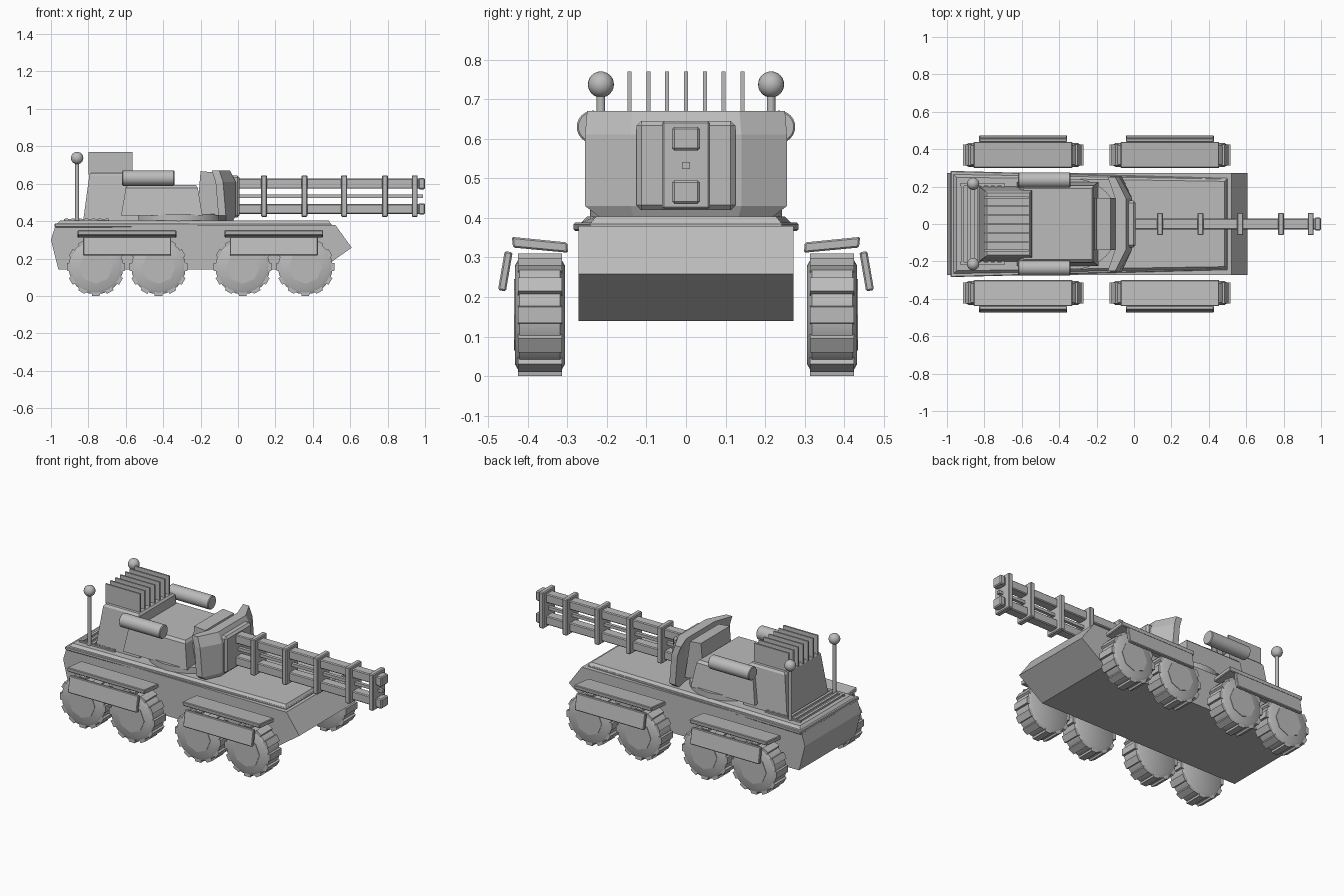
import bpy, bmesh, math
from mathutils import Matrix, Vector

if "Cube" in bpy.data.objects:
    bpy.data.objects.remove(bpy.data.objects["Cube"])

grey = bpy.data.materials.new("plain grey")
grey.diffuse_color = (0.5, 0.5, 0.5, 1)
grey.use_nodes = True
grey.node_tree.nodes["Principled BSDF"].inputs["Base Color"].default_value = grey.diffuse_color


def finish(name, bm, bevel=0.0, smooth=False):
    bmesh.ops.recalc_face_normals(bm, faces=bm.faces)
    me = bpy.data.meshes.new(name)
    bm.to_mesh(me)
    bm.free()
    me.materials.append(grey)
    ob = bpy.data.objects.new(name, me)
    bpy.context.collection.objects.link(ob)
    if bevel:
        mod = ob.modifiers.new("bevel", 'BEVEL')
        mod.width, mod.segments = bevel, 1
    if smooth:
        bpy.context.view_layer.objects.active = ob
        ob.select_set(True)
        bpy.ops.object.shade_smooth_by_angle(angle=math.radians(35))
        ob.select_set(False)
    return ob


def add_loft(bm, rings):
    """Skin a list of equal-length point rings and cap both ends."""
    rows = [[bm.verts.new(p) for p in r] for r in rings]
    n = len(rows[0])
    for a, b in zip(rows, rows[1:]):
        for i in range(n):
            j = (i + 1) % n
            bm.faces.new((a[i], a[j], b[j], b[i]))
    bm.faces.new(rows[0])
    bm.faces.new(rows[-1])


def loft(name, rings, **kw):
    bm = bmesh.new()
    add_loft(bm, rings)
    return finish(name, bm, **kw)


def rect(x0, x1, hy, z):
    return [(x0, -hy, z), (x1, -hy, z), (x1, hy, z), (x0, hy, z)]


def box(name, x0, x1, y0, y1, z0, z1, **kw):
    return loft(name, [[(x, y, z) for x, y in ((x0, y0), (x1, y0), (x1, y1), (x0, y1))]
                       for z in (z0, z1)], **kw)


def cylinder(name, centre, r, length, axis='Z', seg=24, **kw):
    rot = {'X': Matrix.Rotation(math.pi / 2, 4, 'Y'), 'Y': Matrix.Rotation(math.pi / 2, 4, 'X'),
           'Z': Matrix()}[axis]
    bm = bmesh.new()
    bmesh.ops.create_cone(bm, cap_ends=True, segments=seg, radius1=r, radius2=r, depth=length,
                          matrix=Matrix.Translation(centre) @ rot)
    return finish(name, bm, smooth=True, **kw)


# Hull: side profile extruded across the width
profile = [(-0.96, 0.14), (0.44, 0.14), (0.608, 0.258), (0.52, 0.38), (-0.975, 0.38), (-1.0, 0.30)]
loft("hull", [[(x, y, z) for x, z in profile] for y in (-0.272, 0.272)])


# Tapered rim and raised deck
def taper(x0, x1, h0, h1, z):
    return [(x0, -h0, z), (x1, -h1, z), (x1, h1, z), (x0, h0, z)]


loft("deck_rim", [taper(-0.98, 0.5, 0.284, 0.245, z) for z in (0.367, 0.388)], bevel=0.004)
loft("deck_plate", [taper(-0.965, 0.495, 0.265, 0.24, 0.388), taper(-0.95, 0.485, 0.25, 0.228, 0.403)])

# Rear cooling grille
for i in range(7):
    x = -0.925 + i * 0.036
    box("grille_slat", x, x + 0.016, -0.21, 0.21, 0.40, 0.414)
for s in (-1, 1):
    box("grille_rail", -0.93, -0.69, s * 0.21 - 0.006, s * 0.21 + 0.006, 0.40, 0.412)

# Turret
cylinder("turret_ring", (-0.32, 0, 0.418), 0.242, 0.04, seg=40)
loft("turret_body", [rect(-0.625, -0.19, 0.225, 0.43), rect(-0.60, -0.215, 0.205, 0.578),
                     rect(-0.59, -0.225, 0.19, 0.592)])
loft("engine_housing", [rect(-0.828, -0.53, 0.20, 0.40), rect(-0.795, -0.55, 0.175, 0.645),
                        rect(-0.785, -0.56, 0.165, 0.657)])
for i in range(-3, 4):
    y = i * 0.0475
    box("cooling_fin", -0.80, -0.565, y - 0.005, y + 0.005, 0.65, 0.77)
for s in (-1, 1):
    cylinder("side_canister", (-0.48, s * 0.235, 0.63), 0.041, 0.28, 'X', 24, bevel=0.004)

# Block joining the turret to the shield
block = [(-0.22, 0.43), (-0.09, 0.43), (-0.125, 0.66), (-0.20, 0.667)]
loft("gun_cradle", [[(x, y, z) for x, z in block] for y in (-0.14, 0.14)])


# Folded shield: swept-back wings, leaning top and chamfered foot
def shield_ring(hy, hc, front, edge, back, z):
    half = [(front, hc), (edge, hy), (edge - 0.04, hy), (back, hc)]
    return ([(x, y, z) for x, y in half] + [(x, -y, z) for x, y in reversed(half)])


loft("gun_shield", [shield_ring(0.205, 0.13, -0.03, -0.065, -0.09, 0.392),
                    shield_ring(0.255, 0.14, -0.012, -0.065, -0.085, 0.43),
                    shield_ring(0.255, 0.14, -0.012, -0.08, -0.09, 0.61),
                    shield_ring(0.25, 0.135, -0.042, -0.10, -0.10, 0.67)])
box("mantlet", -0.05, 0.008, -0.125, 0.125, 0.42, 0.645, bevel=0.012)

# Twin gun rails, thin centre rod and clamps
for z in (0.465, 0.60):
    box("gun_rail", -0.02, 0.985, -0.03, 0.03, z - 0.027, z + 0.027, bevel=0.005)
    box("muzzle", 0.965, 1.0, -0.035, 0.035, z - 0.03, z + 0.03, bevel=0.006)
box("centre_rod", -0.02, 0.99, -0.01, 0.01, 0.523, 0.541)
for x in (0.14, 0.355, 0.568, 0.785, 0.945):
    box("rail_clamp", x - 0.016, x + 0.016, -0.06, 0.06, 0.422, 0.645, bevel=0.005)

# Masts with ball tops
for s in (-1, 1):
    cylinder("mast", (-0.86, s * 0.215, 0.555), 0.011, 0.31, seg=12)
    bm = bmesh.new()
    bmesh.ops.create_uvsphere(bm, u_segments=20, v_segments=12, radius=0.033,
                              matrix=Matrix.Translation((-0.86, s * 0.215, 0.737)))
    finish("mast_ball", bm, smooth=True)


# Wheel: revolved tyre with raised tread blocks and a faceted hub
def wheel(cx, s):
    bm = bmesh.new()
    outline = [(0.306, 0.125), (0.318, 0.146), (0.42, 0.146), (0.432, 0.125)]
    n = 24
    add_loft(bm, [[(cx + r * math.cos(k * math.tau / n), s * y, 0.155 + r * math.sin(k * math.tau / n))
                   for k in range(n)] for y, r in outline])
    for k in range(12):
        m = Matrix.Translation((cx, s * 0.369, 0.155)) @ Matrix.Rotation(k * math.tau / 12, 4, 'Y')
        add_loft(bm, [[m @ Vector((x, y, z)) for x, y in
                       ((-w, -0.056), (w, -0.056), (w, 0.056), (-w, 0.056))]
                      for z, w in ((0.13, 0.024), (0.155, 0.02))])
    finish("wheel", bm, smooth=True)
    cylinder("wheel_hub", (cx, s * 0.40, 0.155), 0.09, 0.07, 'Y', 8)


for s in (-1, 1):
    for cx in (-0.76, -0.425, 0.025, 0.36):
        wheel(cx, s)
    for dx in (0.0, 0.785):
        # Tilted mudguard and hanging skirt
        guard = [(0.298, 0.312), (0.437, 0.325), (0.44, 0.352), (0.30, 0.338)]
        loft("mudguard", [[(x, s * y, z) for y, z in guard]
                          for x in (-0.857 + dx, -0.33 + dx)], bevel=0.004)
        skirt = [(0.438, 0.313), (0.458, 0.316), (0.475, 0.218), (0.455, 0.214)]
        loft("side_skirt", [[(x, s * y, z) for y, z in skirt]
                            for x in (-0.828 + dx, -0.358 + dx)], bevel=0.004)
